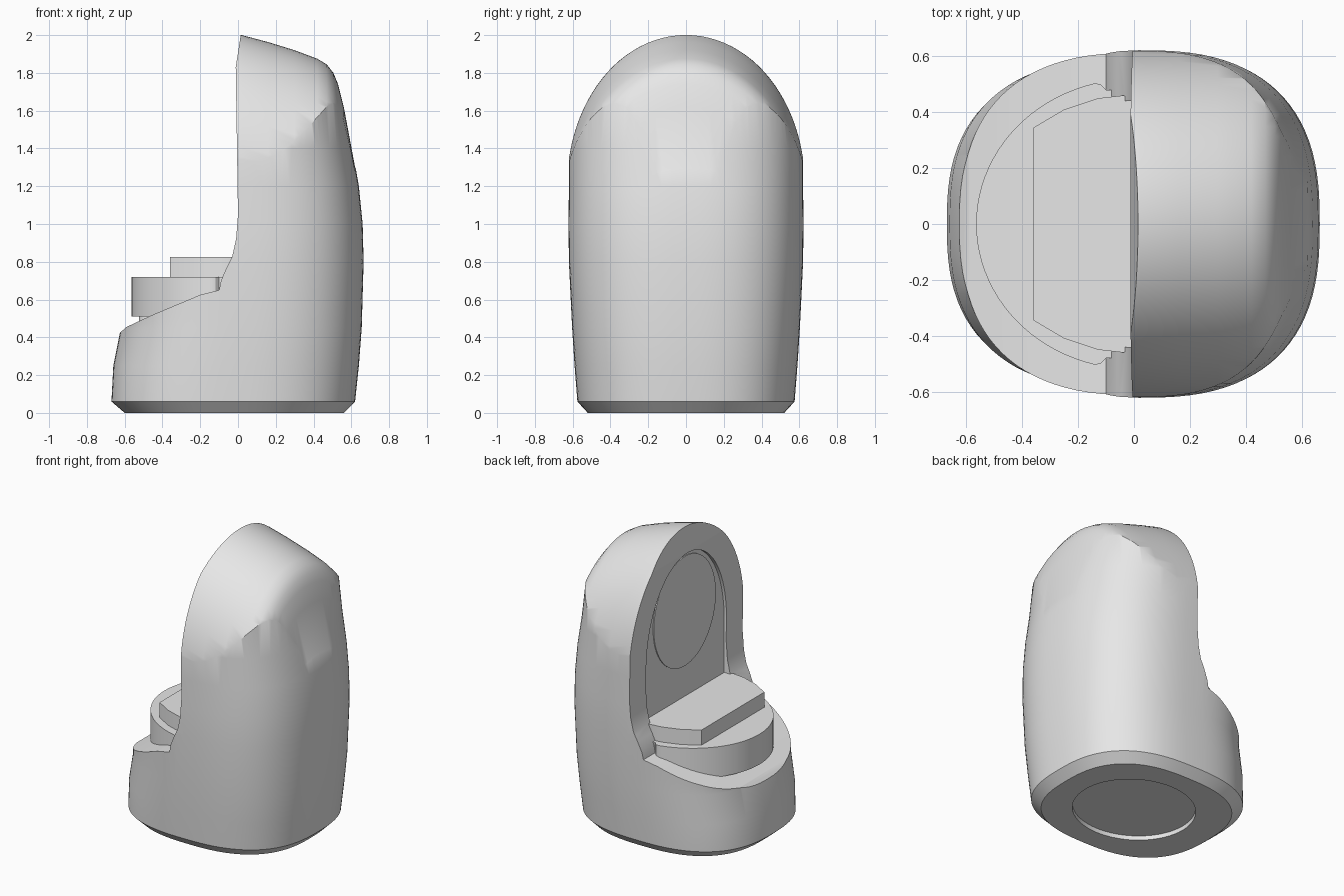
import bpy, bmesh
from math import sin, cos, pi, copysign, radians

if "Cube" in bpy.data.objects:
    bpy.data.objects.remove(bpy.data.objects["Cube"])

grey = bpy.data.materials.new("light_grey")
grey.use_nodes = True
grey.diffuse_color = (0.8, 0.8, 0.8, 1)
grey.node_tree.nodes["Principled BSDF"].inputs["Base Color"].default_value = (0.8, 0.8, 0.8, 1)


def loft(name, rings):
    """Skin a list of equal-length closed rings and cap both ends."""
    bm = bmesh.new()
    rows = [[bm.verts.new(p) for p in ring] for ring in rings]
    n = len(rows[0])
    for a, b in zip(rows, rows[1:]):
        for i in range(n):
            j = (i + 1) % n
            bm.faces.new((a[i], a[j], b[j], b[i]))
    bm.faces.new(rows[0])
    bm.faces.new(rows[-1])
    bmesh.ops.recalc_face_normals(bm, faces=bm.faces[:])
    mesh = bpy.data.meshes.new(name)
    bm.to_mesh(mesh)
    bm.free()
    mesh.materials.append(grey)
    obj = bpy.data.objects.new(name, mesh)
    bpy.context.collection.objects.link(obj)
    return obj


def activate(obj):
    bpy.ops.object.select_all(action='DESELECT')
    obj.select_set(True)
    bpy.context.view_layer.objects.active = obj


def carve(obj, cutter, operation):
    mod = obj.modifiers.new("carve", 'BOOLEAN')
    mod.operation = operation
    mod.solver = 'EXACT'
    mod.object = cutter
    activate(obj)
    bpy.ops.object.modifier_apply(modifier=mod.name)
    bpy.data.objects.remove(cutter)


def smooth(obj, angle=32):
    activate(obj)
    bpy.ops.object.shade_smooth_by_angle(angle=radians(angle))


def footprint(z, left, right, half, n=96, power=2 / 2.6):
    mid, rad = (left + right) / 2, (right - left) / 2
    ring = []
    for i in range(n):
        c, s = cos(2 * pi * i / n), sin(2 * pi * i / n)
        ring.append((mid + rad * copysign(abs(c) ** power, c),
                     half * copysign(abs(s) ** power, s), z))
    return ring


def arch(x, half, spring, rise, floor, n=48):
    pts = [(x, half * cos(pi * i / n), spring + rise * sin(pi * i / n)) for i in range(n + 1)]
    return [(x, half, floor)] + pts + [(x, -half, floor)]


def extrude_z(name, outline, low, high):
    return loft(name, [[(x, y, z) for x, y in outline] for z in (low, high)])


def ellipse(cx, rx, ry, n=64):
    return [(cx + rx * cos(2 * pi * i / n), ry * sin(2 * pi * i / n)) for i in range(n)]


# Housing: tapered rounded-square shell, with a chamfered foot
body = loft("housing", [footprint(*row) for row in (
    (0, -.60, .56, .52), (.06, -.67, .62, .575), (.25, -.66, .64, .59),
    (.45, -.62, .655, .603), (.8, -.62, .665, .62), (1.0, -.62, .66, .622),
    (1.2, -.62, .64, .62), (1.4, -.62, .605, .62), (1.75, -.62, .56, .62),
    (2.1, -.62, .51, .62))])

# Arched hood falling away and rounding over towards the rear
hood = loft("hood_cutter", [arch(x, .63, 1.2 - drop, .8, -1.5) for x, drop in (
    (-1, -.1), (.02, 0), (.16, .037), (.3, .08), (.42, .125), (.47, .155),
    (.505, .2), (.53, .26), (.56, .38), (.62, .7), (.8, 1.0))])
carve(body, hood, 'INTERSECT')

# Side silhouette: sloped base top, curved neck and upright front
side = [(-1, -.5), (-1, .3), (-.63, .42), (-.59, .455), (-.45, .52), (-.2, .625),
        (-.1, .65), (-.09, .7), (-.06, .77), (-.03, .83), (-.01, .92), (0, 1.05),
        (-.012, 1.83), (.03, 2.1), (1, 2.1), (1, -.5)]
carve(body, loft("side_cutter", [[(x, y, z) for x, z in side] for y in (-1, 1)]), 'INTERSECT')

# Shallow arched recess in the front, and round recess underneath
carve(body, loft("recess_cutter", [arch(x, .44, 1.2, .63, .7) for x in (-.3, .015)]), 'DIFFERENCE')
carve(body, extrude_z("foot_cutter", ellipse(0, .4, .37), -.1, .03), 'DIFFERENCE')
smooth(body)

# Round panel on the recess
panel = loft("round_panel", [[(x, .34 * cos(2 * pi * i / 64), 1.42 + .38 * sin(2 * pi * i / 64))
                              for i in range(64)] for x in (.009, .02)])
smooth(panel)

# Tray with rounded front
tray = extrude_z("tray", [(.05, -.48), (.05, .48), (-.1, .48), (-.12, .5)] +
                 [(-.565 * sin(a), .52 * cos(a)) for a in [.25 + i * (pi - .5) / 40 for i in range(41)]] +
                 [(-.12, -.5), (-.1, -.48)], .51, .72)
smooth(tray)

# Shelf with angled corners above the tray
half_shelf = [(.05, .44), (-.04, .46), (-.13, .45), (-.25, .41), (-.36, .345)]
shelf = extrude_z("shelf", half_shelf + [(x, -y) for x, y in reversed(half_shelf)], .7, .825)
smooth(shelf, 20)

# Short post under the tray
post = extrude_z("tray_post", ellipse(-.48, .045, .045, 24), .44, .53)
smooth(post)
